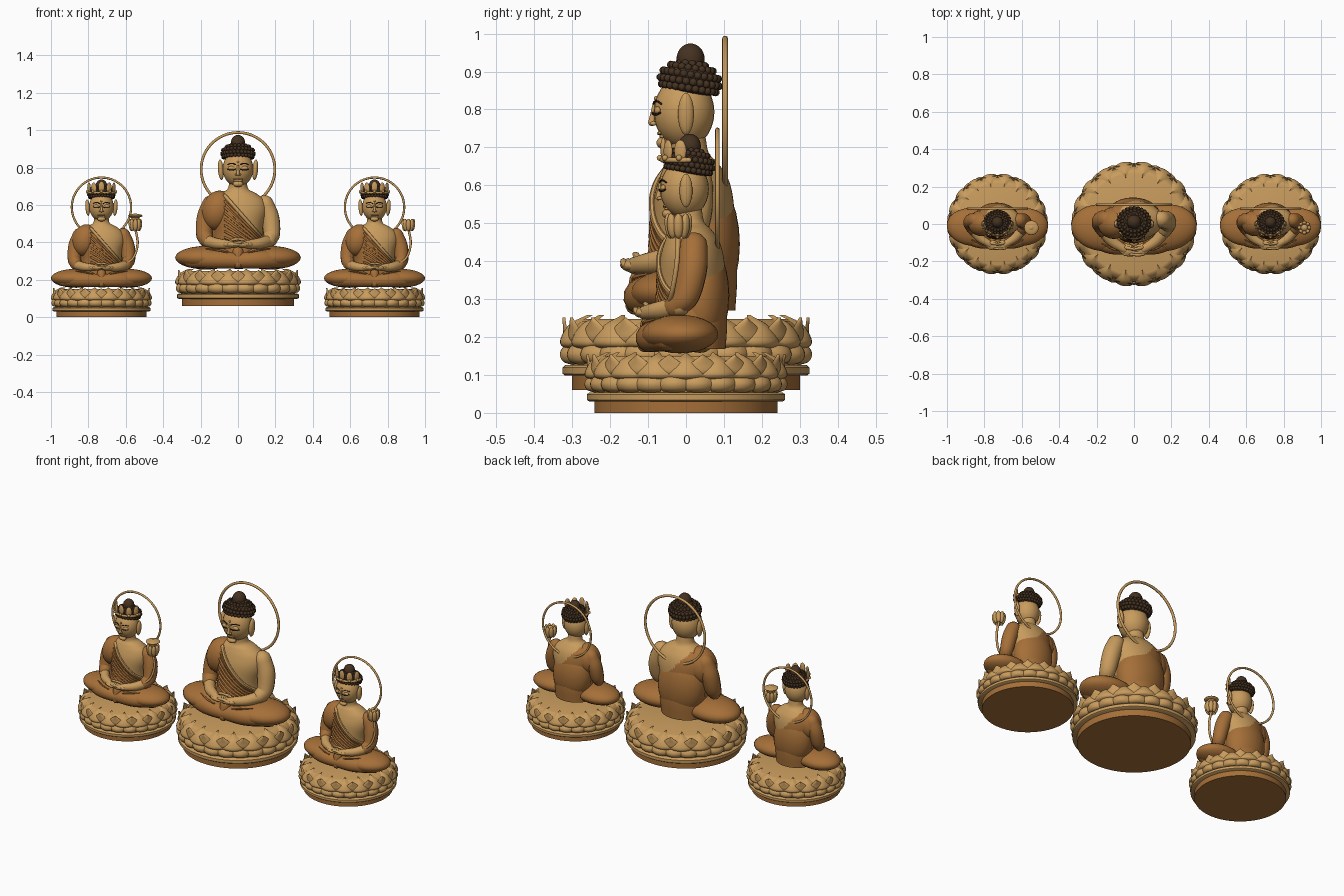
import bpy, bmesh
from math import sin, cos, pi, radians, sqrt
from mathutils import Vector, Matrix, Euler

cube = bpy.data.objects.get("Cube")
if cube:
    bpy.data.objects.remove(cube, do_unlink=True)


def material(name, rgb):
    m = bpy.data.materials.new(name)
    m.use_nodes = True
    m.diffuse_color = (*rgb, 1)
    m.node_tree.nodes["Principled BSDF"].inputs["Base Color"].default_value = (*rgb, 1)
    return m


TAN = material("light wood", (0.58, 0.33, 0.11))
BROWN = material("robe brown", (0.38, 0.16, 0.04))
HAIR = material("dark hair", (0.06, 0.032, 0.015))
INK = material("painted lines", (0.02, 0.012, 0.008))
place, prefix = Matrix(), ""


def finish(name, bm, mat, rule=None, recalc=True):
    """Turn a bmesh into a placed object; rule picks faces for the second colour."""
    if recalc:
        bmesh.ops.recalc_face_normals(bm, faces=bm.faces)
    mats = mat if isinstance(mat, tuple) else (mat,)
    for f in bm.faces:
        f.smooth = True
        f.material_index = int(bool(rule and rule(f.calc_center_median())))
    bm.transform(place)
    me = bpy.data.meshes.new(prefix + name)
    bm.to_mesh(me)
    bm.free()
    for m in mats:
        me.materials.append(m)
    me.set_sharp_from_angle(angle=radians(45))
    bpy.context.collection.objects.link(bpy.data.objects.new(prefix + name, me))


def smooth(pts, steps):
    """Catmull-Rom samples through points of any dimension."""
    p = [Vector(q) for q in pts]
    p = [2 * p[0] - p[1]] + p + [2 * p[-1] - p[-2]]
    out = []
    for a, b, c, d in zip(p, p[1:], p[2:], p[3:]):
        for i in range(steps):
            t = i / steps
            out.append((2 * b + (c - a) * t + (2 * a - 5 * b + 4 * c - d) * t * t
                        + (3 * b - a - 3 * c + d) * t ** 3) * 0.5)
    return out + [p[-2]]


def skin(bm, rings):
    rows = [[bm.verts.new(v) for v in r] for r in rings]
    n = len(rows[0])
    for lo, hi in zip(rows, rows[1:]):
        for i in range(n):
            j = (i + 1) % n
            bm.faces.new((lo[i], lo[j], hi[j], hi[i]))
    bm.faces.new(rows[0][::-1])
    bm.faces.new(rows[-1])


def loft(name, mat, rings, sides=64, rule=None):
    """Stack of ellipses given as (z, rx, ry, centre y)."""
    bm = bmesh.new()
    turn = [2 * pi * i / sides for i in range(sides)]
    skin(bm, [[(rx * cos(a), cy + ry * sin(a), z) for a in turn] for z, rx, ry, cy in rings])
    finish(name, bm, mat, rule)


def limb(name, mat, pts, steps=6, sides=12):
    """Round-ended tube through (x, y, z, radius) points."""
    s = smooth(pts, steps)
    centres, radii = [v.to_3d() for v in s], [v[3] for v in s]
    tans = [(centres[min(i + 1, len(s) - 1)] - centres[max(i - 1, 0)]).normalized() for i in range(len(s))]
    stations = [(centres[0] - tans[0] * radii[0] * cos(a), radii[0] * sin(a), tans[0]) for a in (.15, .6, 1.1)]
    stations += list(zip(centres, radii, tans))
    stations += [(centres[-1] + tans[-1] * radii[-1] * cos(a), radii[-1] * sin(a), tans[-1]) for a in (1.1, .6, .15)]
    u, rings = tans[0].orthogonal(), []
    for c, r, t in stations:
        u = (u - t * u.dot(t)).normalized()
        w = t.cross(u)
        rings.append([c + (u * cos(2 * pi * k / sides) + w * sin(2 * pi * k / sides)) * r for k in range(sides)])
    bm = bmesh.new()
    skin(bm, rings)
    finish(name, bm, mat)


def blobs(name, mat, items, seg=28):
    """One mesh of ellipsoids given as (centre, radii, rotation)."""
    bm = bmesh.new()
    for c, r, rot in items:
        m = Matrix.Translation(c) @ Euler(rot).to_matrix().to_4x4() @ Matrix.Diagonal((*r, 1))
        bmesh.ops.create_uvsphere(bm, u_segments=seg, v_segments=seg // 2, radius=1, matrix=m)
    finish(name, bm, mat)


def blob(name, mat, c, r, rot=(0, 0, 0)):
    blobs(name, mat, [(c, r, rot)])


def petals(name, count, profile, width, shift, bulge):
    """Ring of cupped petals; profile is (r, z) upward, width(v) tapers them."""
    bm, rows, n = bmesh.new(), smooth(profile, 5), 8
    for k in range(count):
        grid = []
        for i, (r, z) in enumerate(rows):
            w = width(i / (len(rows) - 1))
            line = []
            for j in range(n + 1):
                u = 2 * j / n - 1
                a = 2 * pi * (k + shift + u * w * 0.5) / count
                rr = r - bulge * u * u
                line.append(bm.verts.new((rr * cos(a), rr * sin(a), z)))
            grid.append(line)
        for lo, hi in zip(grid, grid[1:]):
            for j in range(n):
                bm.faces.new((lo[j], lo[j + 1], hi[j + 1], hi[j]))
    bmesh.ops.remove_doubles(bm, verts=bm.verts, dist=1e-5)
    finish(name, bm, TAN, recalc=False)


def tip(v):
    return 1.0 if v < 0.45 else max(0.0, 1 - ((v - 0.45) / 0.55) ** 1.5)


TORSO = smooth([(.27, .13, .11, .02), (.36, .135, .115, .02), (.46, .13, .11, .02), (.56, .155, .105, .02),
                (.62, .145, .09, .02), (.66, .1, .068, .015), (.685, .056, .05, .01), (.73, .046, .046, .005)], 6)


def chest_y(x, z):
    _, rx, ry, cy = min(TORSO, key=lambda t: abs(t[0] - z))
    return cy - ry * sqrt(max(0.05, 1 - (x / rx) ** 2))


def face_y(x, z):
    return -.005 - .08 * sqrt(max(0, 1 - (x / .082) ** 2 - ((z - .793) / .095) ** 2))


def base():
    loft("base_foot", BROWN, [(z, r, r, 0) for z, r in ((.06, .3), (.105, .3))])
    loft("base_ring", TAN, [(z, r, r, 0) for z, r in ((.098, .318), (.103, .325), (.12, .325), (.126, .318))])
    loft("base_core", TAN, [(z, r, r, 0) for z, r in ((.12, .3), (.17, .312), (.21, .308), (.242, .285), (.247, .27))])
    petals("lower_petals", 24, [(.3, .126), (.326, .135), (.335, .155), (.325, .175), (.305, .182)],
           lambda v: 1 if v > .3 else .85 + .5 * v, 0.5, .014)
    petals("upper_petals", 18, [(.305, .165), (.333, .178), (.333, .2), (.31, .235), (.265, .258)], tip, 0, .016)
    petals("back_petals", 18, [(.3, .17), (.322, .19), (.324, .22), (.326, .252)], tip, 0.5, .008)


def body(left_sleeve):
    # crossed legs and the cloth falling between them
    for s, side in ((1, "left"), (-1, "right")):
        blob(side + "_leg", BROWN, (s * .167, -.02, .318), (.17, .125, .063), (0, 0, s * .12))
        limb(side + "_shin", BROWN, [(s * .25, -.06, .308, .045), (s * .12, -.112, .308, .05), (-s * .02, -.12, .3, .04)])
        for k in range(3):
            limb(f"{side}_leg_fold_{k}", BROWN, [(s * .06, -.14, .347 - k * .013, .004),
                 (s * .11, -.135, .358 - k * .013, .005), (s * .17, -.105, .366 - k * .01, .003)])
    limb("centre_drape", BROWN, [(0, -.12, .35, .03), (0, -.135, .285, .026)])
    # torso, robed below a diagonal line
    loft("torso", (TAN, BROWN), TORSO, 72, lambda c: c.z < .57 - 1.14 * c.x)
    blob("back_robe", BROWN, (-.005, .045, .445), (.145, .097, .19), (0, -.12, 0))
    blob("shoulder_robe", BROWN, (-.108, .005, .57), (.085, .085, .108), (0, .25, 0))
    for k in range(8):
        slope = 1.14 - .1 * k
        end = min(.125, (.172 - .025 * k) / slope + .015)
        line = []
        for i in range(7):
            x = -.07 + (end + .07) * i / 6
            z = .57 - .025 * k - slope * x
            line.append((x, chest_y(x, z) - .003, z, .006 if k else .01))
        limb(f"robe_fold_{k}" if k else "robe_border", BROWN if k else TAN, line, 3, 8)
    # arms and folded hands
    for s, side in ((1, "left"), (-1, "right")):
        sleeve = BROWN if s < 0 or left_sleeve else TAN
        limb(side + "_upper_arm", sleeve, [(s * .145, .025, .605, .047), (s * .172, .02, .53, .05),
             (s * .18, 0, .445, .045), (s * .165, -.035, .41, .038)])
        limb(side + "_forearm", TAN, [(s * .175, -.02, .41, .034), (s * .12, -.09, .395, .03), (s * .05, -.135, .388, .023)])
        blob(side + "_hand", TAN, (s * .035, -.138, .388), (.05, .032, .018), (0, 0, s * .2))
        for i in range(4):
            y = -.125 - .012 * i
            limb(f"{side}_finger_{i}", TAN, [(s * .05, y, .39, .009), (s * .02, y - .004, .394 + .005 * s, .009),
                 (-s * .02, y, .392 + .005 * s, .007)], 4, 8)
        limb(side + "_thumb", TAN, [(s * .05, -.125, .4, .009), (s * .025, -.13, .414, .009), (0, -.135, .418, .007)], 4, 8)


def head():
    blob("head", TAN, (0, -.005, .793), (.082, .08, .095))
    limb("nose", TAN, [(0, face_y(0, .81), .812, .005), (0, -.088, .785, .007), (0, -.09, .766, .01)])
    blob("forehead_dot", TAN, (0, face_y(0, .83), .83), (.006, .006, .006))
    blob("chin", TAN, (0, -.06, .712), (.028, .018, .016))
    for s, side in ((1, "left"), (-1, "right")):
        blob(side + "_ear", TAN, (s * .092, .0, .788), (.015, .021, .055), (0, s * .08, 0))
        blob(side + "_nostril", TAN, (s * .009, -.086, .763), (.007, .008, .006))
        blob(side + "_eyelid", TAN, (s * .034, face_y(.034, .797) + .004, .797), (.021, .01, .011))
        for name, z, arc in (("brow", .815, .007), ("eye", .791, -.005)):
            pts = [(s * x, face_y(x, z) - .004, z + arc * (1 - ((x - .034) / .021) ** 2), .0028) for x in (.013, .024, .034, .045, .055)]
            limb(f"{side}_{name}", INK, pts, 4, 8)
    for name, z, r in (("upper", .738, .004), ("lower", .729, .0045)):
        limb(name + "_lip", TAN, [(x, face_y(x, z) - .002, z, r) for x in (-.02, 0, .02)], 4, 8)
    limb("mouth_line", INK, [(x, face_y(x, .734) - .006, .734, .002) for x in (-.023, 0, .023)], 4, 8)
    # curled hair
    tilt = Matrix.Translation((0, .01, .875)) @ Matrix.Rotation(radians(-9), 4, "X")
    blob("hair_cap", HAIR, (0, .01, .875), (.085, .077, .05), (radians(-9), 0, 0))
    curls = []
    for row, lat in enumerate((-22, -2, 20, 44, 64)):
        c, n = cos(radians(lat)), int(27 * cos(radians(lat)))
        for k in range(n):
            a = 2 * pi * (k + row * .5) / n
            curls.append((tilt @ Vector((.086 * c * cos(a), .078 * c * sin(a), .05 * sin(radians(lat)))), (.0105,) * 3, (0, 0, 0)))
    blobs("hair_curls", HAIR, curls, 10)
    blob("top_knot", HAIR, (0, .012, .933), (.038, .037, .041))


def halo():
    limb("halo", TAN, [(.197 * sin(a), .103, .79 + .197 * cos(a), .0075) for a in [2 * pi * i / 48 for i in range(49)]], 2, 10)


def crown():
    arc = [radians(a) for a in (-160, -125, -90, -55, -20)]
    limb("crown_band", TAN, [(.093 * cos(a), .01 + .088 * sin(a), .888, .008) for a in [radians(d) for d in range(-180, 1, 20)]], 3, 8)
    blobs("crown_petals", TAN, [((.088 * cos(a), .01 + .084 * sin(a), .918 + .008 * (abs(cos(a)) < .1)),
                                 (.01, .021, .036), (0, 0, a)) for a in arc])
    blobs("crown_beads", TAN, [((.1 * cos(a), .01 + .096 * sin(a), .895), (.01,) * 3, (0, 0, 0)) for a in arc], 12)


def flower(open_top):
    limb("flower_stem", TAN, [(.16, -.06, .41, .008), (.215, -.045, .46, .008), (.24, -.03, .55, .008), (.225, -.025, .65, .008)])
    ring = [2 * pi * k / 8 for k in range(8)]
    blobs("flower_petals", TAN, [((.225 + .03 * cos(a), -.025 + .03 * sin(a), .672), (.015, .017, .042), (0, .12, a)) for a in ring], 14)
    blob("flower_heart", TAN, (.225, -.025, .675), (.028, .028, .035))
    if open_top:
        limb("flower_neck", TAN, [(.225, -.025, .69, .02), (.225, -.025, .72, .03)])
        blob("flower_disc", TAN, (.225, -.025, .733), (.048, .048, .013))


# three seated figures: a large centre one and two attendants
for prefix, x, z, size in (("centre_", 0, .06, 1), ("left_", .73, 0, .805), ("right_", -.73, 0, .805)):
    place = Matrix.Translation((x, 0, z)) @ Matrix.Scale(size, 4) @ Matrix.Translation((0, 0, -.06))
    attendant = size < 1
    base()
    body(attendant)
    head()
    halo()
    if attendant:
        crown()
        flower(x < 0)
